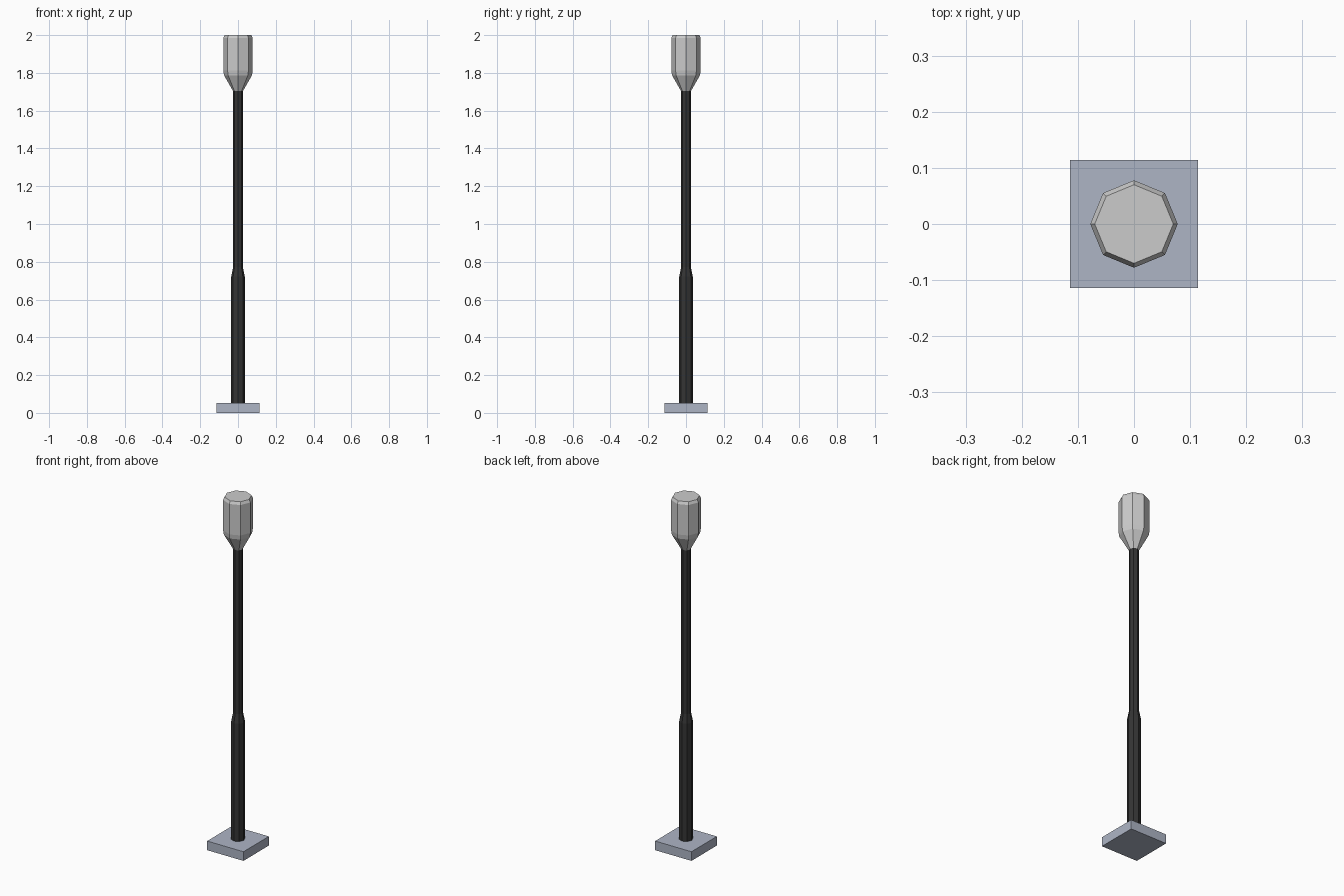
import bpy, bmesh, math

if "Cube" in bpy.data.objects:
    bpy.data.objects.remove(bpy.data.objects["Cube"])


def material(name, rgb):
    mat = bpy.data.materials.new(name)
    mat.diffuse_color = (*rgb, 1)
    mat.use_nodes = True
    mat.node_tree.nodes["Principled BSDF"].inputs["Base Color"].default_value = mat.diffuse_color
    return mat


def finish(name, bm, mat=None):
    bmesh.ops.recalc_face_normals(bm, faces=bm.faces)
    mesh = bpy.data.meshes.new(name)
    bm.to_mesh(mesh)
    bm.free()
    obj = bpy.data.objects.new(name, mesh)
    bpy.context.collection.objects.link(obj)
    if mat:
        mesh.materials.append(mat)
    return obj


def lathe(name, profile, sides, mat=None):
    """Faceted solid of revolution from (radius, z) pairs, capped at both ends."""
    bm = bmesh.new()
    angles = [math.tau * i / sides for i in range(sides)]
    rings = [[bm.verts.new((r * math.cos(a), r * math.sin(a), z)) for a in angles]
             for r, z in profile]
    for low, high in zip(rings, rings[1:]):
        for i in range(sides):
            j = (i + 1) % sides
            bm.faces.new((low[i], low[j], high[j], high[i]))
    bm.faces.new(rings[0])
    bm.faces.new(rings[-1])
    return finish(name, bm, mat)


dark = material("dark_metal", (0.035, 0.035, 0.035))
stone = material("blue_grey", (0.42, 0.46, 0.56))

# Square foot plate
bm = bmesh.new()
bmesh.ops.create_cube(bm, size=1)
bmesh.ops.scale(bm, vec=(0.228, 0.228, 0.052), verts=bm.verts)
bmesh.ops.translate(bm, vec=(0, 0, 0.026), verts=bm.verts)
finish("base_plate", bm, stone)

# Stepped pole
lathe("pole", [(0.036, 0.052), (0.036, 0.722), (0.026, 0.772), (0.026, 1.703)], 8, dark)

# Lamp head with tapered underside and chamfered top
lathe("lamp_head", [(0.026, 1.703), (0.074, 1.787), (0.078, 1.812),
                    (0.078, 1.985), (0.070, 2.0)], 8)
